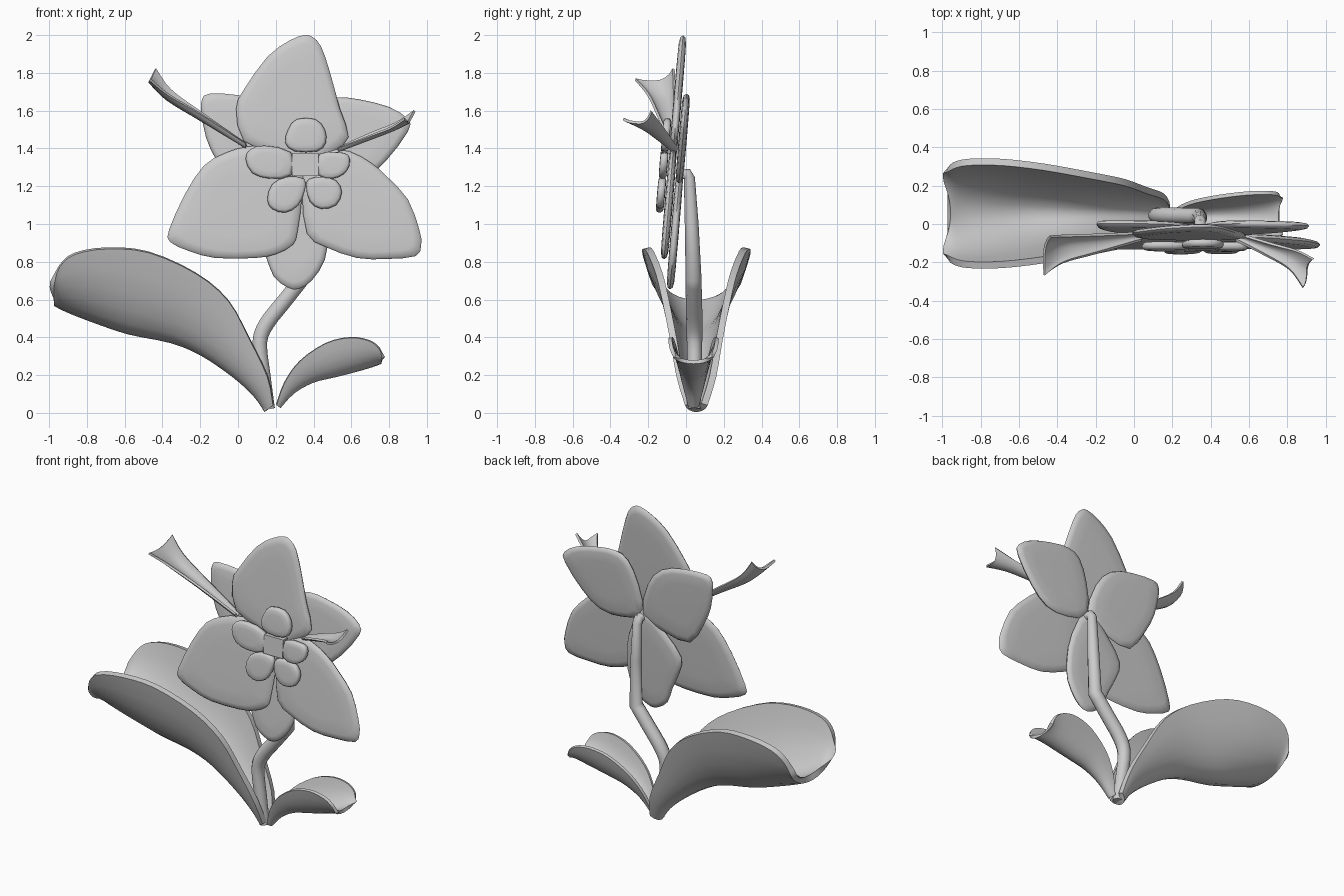
import bpy, bmesh, math
from mathutils import Vector

if "Cube" in bpy.data.objects:
    bpy.data.objects.remove(bpy.data.objects["Cube"])


def finish(bm, name, angle=40):
    me = bpy.data.meshes.new(name)
    bm.to_mesh(me)
    bm.free()
    ob = bpy.data.objects.new(name, me)
    bpy.context.collection.objects.link(ob)
    bpy.ops.object.select_all(action='DESELECT')
    ob.select_set(True)
    bpy.context.view_layer.objects.active = ob
    bpy.ops.object.shade_smooth_by_angle(angle=math.radians(angle))
    return ob


def spline(pts, n, closed=False):
    """Catmull-Rom resampling of a list of equal-length tuples."""
    P = [Vector(p) for p in pts]
    L = len(P)
    out = []
    for i in range(L if closed else L - 1):
        if closed:
            a, b, c, d = (P[(i + k) % L] for k in (-1, 0, 1, 2))
        else:
            a, b, c, d = P[max(i - 1, 0)], P[i], P[i + 1], P[min(i + 2, L - 1)]
        for k in range(n):
            t = k / n
            out.append(0.5 * (2 * b + (c - a) * t + (2 * a - 5 * b + 4 * c - d) * t * t
                              + (3 * b - a - 3 * c + d) * t ** 3))
    if not closed:
        out.append(P[-1])
    return out


def petal(name, outline, y0, half):
    """Puffed plate with rounded rim, lying in the tilted flower plane."""
    o = spline(outline, 2, True)
    c = sum(o, Vector((0, 0))) / len(o)
    bm = bmesh.new()

    def put(p, dy):
        return bm.verts.new((p.x, y0 + 0.085 * (p.y - 1.3) + dy, p.y))
    rings = []
    for r, h, s in ((.55, 1, -1), (.85, .93, -1), (.96, .65, -1), (1, 0, 0),
                    (.96, .65, 1), (.85, .93, 1), (.55, 1, 1)):
        rings.append([put(c + (p - c) * r, s * h * half) for p in o])
    n = len(o)
    for a, b in zip(rings, rings[1:]):
        for i in range(n):
            bm.faces.new((a[i], a[(i + 1) % n], b[(i + 1) % n], b[i]))
    for ring, s in ((rings[0], -1), (rings[-1], 1)):
        m = put(c, s * half * 1.03)
        for i in range(n):
            bm.faces.new((ring[i], ring[(i + 1) % n], m))
    bmesh.ops.recalc_face_normals(bm, faces=bm.faces)
    return finish(bm, name, 60)


def blade(name, mids, edges_a, edges_b, thick, sub=3, amax=1.25, m=6):
    """U-section blade lofted between a midrib and two edge curves."""
    M, A, B = (spline(q, sub) for q in (mids, edges_a, edges_b))
    bm = bmesh.new()
    rows = []
    for mid, ea, eb in zip(M, A, B):
        row = []
        for k in range(-m, m + 1):
            e = ea if k < 0 else eb
            a = amax * abs(k) / m
            fy = math.sin(a) / math.sin(amax)
            fz = (1 - math.cos(a)) / (1 - math.cos(amax))
            d = e - mid
            row.append(bm.verts.new((mid.x + d.x * fz, mid.y + d.y * fy, mid.z + d.z * fz)))
        rows.append(row)
    for r, q in zip(rows, rows[1:]):
        for i in range(2 * m):
            bm.faces.new((r[i], r[i + 1], q[i + 1], q[i]))
    bm.normal_update()
    if sum(f.normal.z * f.calc_area() for f in bm.faces) < 0:
        bmesh.ops.reverse_faces(bm, faces=bm.faces)
    ob = finish(bm, name)
    sol = ob.modifiers.new("thickness", 'SOLIDIFY')
    sol.thickness = thick
    sol.offset = 1
    bpy.ops.object.modifier_apply(modifier=sol.name)
    bpy.ops.object.shade_smooth_by_angle(angle=math.radians(40))
    return ob


def leaf(name, stations, cy, thick):
    # station: midrib x, z, edge x, z, half width
    blade(name, [(s[0], cy, s[1]) for s in stations],
          [(s[2], cy - s[4], s[3]) for s in stations],
          [(s[2], cy + s[4], s[3]) for s in stations], thick)


# Three front petals
FRONT = {
    "front_petal_top": [(.35, 1.3), (.2, 1.37), (.03, 1.44), (-.01, 1.61), (.03, 1.71), (.155, 1.885),
                        (.27, 1.97), (.35, 2), (.395, 1.99), (.44, 1.94), (.485, 1.81), (.54, 1.61),
                        (.585, 1.46), (.5, 1.38)],
    "front_petal_left": [(.33, 1.33), (.2, 1.41), (.05, 1.41), (-.07, 1.375), (-.18, 1.31), (-.28, 1.16),
                         (-.365, .97), (-.36, .905), (-.26, .857), (-.12, .82), (.09, .82), (.2, .84),
                         (.29, .89), (.315, .96), (.34, 1.16)],
    "front_petal_right": [(.36, 1.33), (.34, 1.16), (.365, .95), (.46, .88), (.63, .82), (.79, .815),
                          (.94, .83), (.97, .89), (.96, .97), (.9, 1.13), (.79, 1.25), (.71, 1.32),
                          (.59, 1.385), (.45, 1.39)],
}
# Three back petals
BACK = {
    "back_petal_left": [(.34, 1.28), (.18, 1.2), (0, 1.18), (-.11, 1.33), (-.17, 1.46), (-.195, 1.6),
                        (-.19, 1.66), (-.15, 1.69), (.02, 1.68), (.18, 1.63), (.29, 1.5)],
    "back_petal_right": [(.34, 1.28), (.36, 1.48), (.43, 1.63), (.52, 1.67), (.64, 1.66), (.8, 1.62),
                         (.9, 1.555), (.9, 1.49), (.78, 1.33), (.65, 1.23), (.5, 1.22)],
    "back_petal_bottom": [(.34, 1.32), (.18, 1.2), (.07, 1.06), (.09, .95), (.15, .82), (.19, .72),
                          (.26, .665), (.32, .655), (.39, .7), (.46, .81), (.475, .95), (.45, 1.12)],
}
# Five small inner petals
INNER = {
    "inner_petal_top": [(.3, 1.385), (.25, 1.43), (.265, 1.5), (.31, 1.555), (.41, 1.555), (.46, 1.5),
                        (.465, 1.43), (.42, 1.385)],
    "inner_petal_left": [(.285, 1.26), (.17, 1.24), (.075, 1.27), (.04, 1.345), (.065, 1.395),
                         (.14, 1.415), (.28, 1.38)],
    "inner_petal_right": [(.425, 1.26), (.5, 1.24), (.56, 1.265), (.59, 1.31), (.585, 1.365),
                          (.53, 1.38), (.43, 1.37)],
    "inner_petal_low_left": [(.35, 1.24), (.26, 1.25), (.18, 1.21), (.155, 1.13), (.18, 1.08),
                             (.25, 1.06), (.32, 1.1), (.355, 1.18)],
    "inner_petal_low_right": [(.36, 1.2), (.38, 1.12), (.44, 1.08), (.52, 1.1), (.55, 1.17),
                              (.52, 1.23), (.45, 1.25), (.38, 1.24)],
}
for group, y0, half in ((FRONT, -.075, .021), (BACK, -.03, .021), (INNER, -.12, .021)):
    for nm, pts in group.items():
        petal(nm, pts, y0, half)

# Square flower centre
bm = bmesh.new()
bmesh.ops.create_cube(bm, size=1)
for v in bm.verts:
    v.co = (.355 + v.co.x * .14, -.115 + v.co.y * .045, 1.315 + v.co.z * .12)
    v.co.y += .085 * (v.co.z - 1.3)
finish(bm, "flower_centre", 30)

# Two flared side ribbons
blade("side_ribbon_left",
      [(.04, -.065, 1.4), (-.2, -.1, 1.545), (-.38, -.125, 1.655), (-.475, -.17, 1.75)],
      [(.04, -.09, 1.425), (-.19, -.155, 1.575), (-.37, -.205, 1.68), (-.47, -.27, 1.76)],
      [(.04, -.04, 1.425), (-.19, -.05, 1.585), (-.36, -.055, 1.71), (-.44, -.06, 1.82)],
      .014, 4, 1.25, 4)
blade("side_ribbon_right",
      [(.53, -.065, 1.38), (.69, -.125, 1.44), (.82, -.18, 1.49), (.905, -.245, 1.53)],
      [(.53, -.09, 1.4), (.69, -.17, 1.46), (.81, -.24, 1.505), (.88, -.335, 1.55)],
      [(.53, -.04, 1.4), (.71, -.095, 1.48), (.85, -.135, 1.535), (.94, -.18, 1.595)],
      .014, 4, 1.25, 4)

# Stem
cu = bpy.data.curves.new("stem", 'CURVE')
cu.dimensions = '3D'
cu.bevel_depth = .043
cu.bevel_resolution = 3
cu.use_fill_caps = True
path = spline([(.165, .045, .02, .75), (.135, .045, .2, .9), (.115, .045, .37, .95), (.15, .045, .47, 1),
               (.24, .042, .585, 1), (.34, .04, .71, .98)], 3)
path += [Vector(p) for p in ((.345, .03, 1.0, .85), (.345, .018, 1.24, .7), (.345, .005, 1.265, .7),
                             (.345, -.05, 1.265, .7))]
sp = cu.splines.new('POLY')
sp.points.add(len(path) - 1)
for pt, p in zip(sp.points, path):
    pt.co = (p[0], p[1], p[2], 1)
    pt.radius = p[3]
stem = bpy.data.objects.new("stem", cu)
bpy.context.collection.objects.link(stem)
bpy.ops.object.select_all(action='DESELECT')
stem.select_set(True)
bpy.context.view_layer.objects.active = stem
bpy.ops.object.convert(target='MESH')
bpy.ops.object.shade_smooth_by_angle(angle=math.radians(50))

# Two cupped leaves
leaf("large_leaf", [(.14, .005, .185, .04, .06), (.08, .09, .155, .19, .105), (-.03, .19, .06, .39, .14),
                    (-.2, .305, -.05, .59, .18), (-.36, .37, -.22, .735, .215), (-.58, .415, -.47, .847, .26),
                    (-.76, .475, -.69, .868, .285), (-.89, .525, -.865, .838, .285),
                    (-.95, .553, -.945, .77, .265), (-.973, .566, -.973, .68, .235)], .055, .036)
leaf("small_leaf", [(.225, .025, .205, .04, .03), (.3, .105, .245, .155, .06), (.4, .16, .325, .27, .09),
                    (.5, .185, .46, .365, .115), (.6, .21, .59, .397, .13), (.69, .235, .695, .38, .133),
                    (.74, .252, .75, .335, .125), (.76, .26, .76, .29, .105)], .04, .02)
